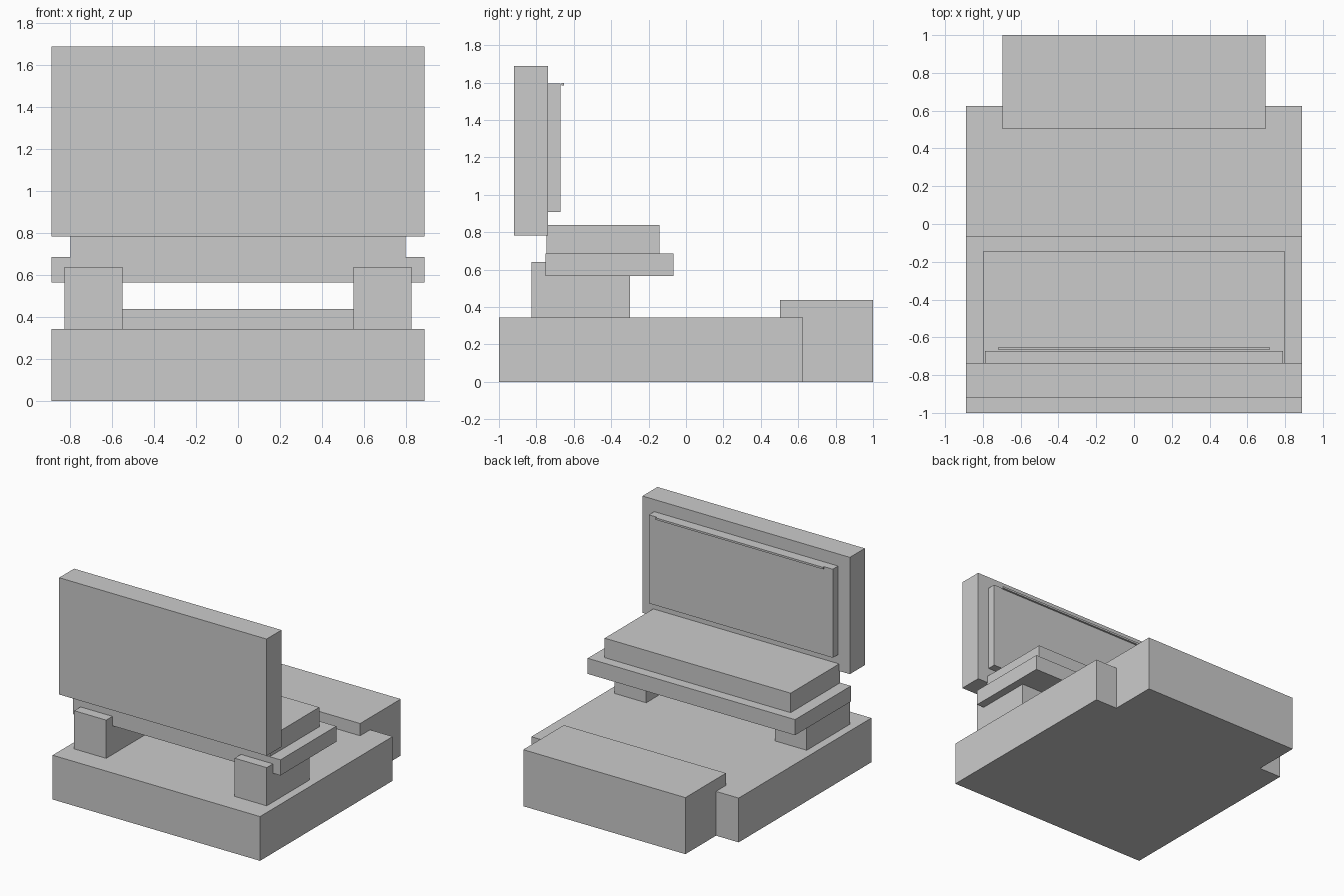
import bpy, bmesh
from mathutils import Matrix, Vector

if "Cube" in bpy.data.objects:
    bpy.data.objects.remove(bpy.data.objects["Cube"])


def box(name, x, y, z):
    """Flat-shaded box from (min, max) ranges, origin at its centre."""
    lo, hi = Vector((x[0], y[0], z[0])), Vector((x[1], y[1], z[1]))
    bm = bmesh.new()
    bmesh.ops.create_cube(bm, size=1, matrix=Matrix.Diagonal((*(hi - lo), 1)))
    mesh = bpy.data.meshes.new(name)
    bm.to_mesh(mesh)
    bm.free()
    obj = bpy.data.objects.new(name, mesh)
    obj.location = (lo + hi) / 2
    bpy.context.collection.objects.link(obj)
    return obj


def centred(name, half_width, y, z):
    return box(name, (-half_width, half_width), y, z)


# Floor base and the raised block at its far end
centred("base", 0.889, (-1.0, 0.625), (0, 0.343))
centred("end_block", 0.695, (0.503, 1.0), (0, 0.438))

# Pair of seat supports
for side, x in (("left", (-0.825, -0.551)), ("right", (0.551, 0.825))):
    box(f"{side}_support", x, (-0.827, -0.30), (0.343, 0.639))

# Seat slab and cushion
centred("seat_slab", 0.889, (-0.75, -0.066), (0.566, 0.687))
centred("seat_cushion", 0.797, (-0.745, -0.143), (0.687, 0.838))

# Backrest, its padded panel and thin top trim
centred("backrest", 0.889, (-0.92, -0.737), (0.783, 1.688))
centred("back_panel", 0.788, (-0.737, -0.672), (0.908, 1.594))
centred("panel_trim", 0.718, (-0.666, -0.651), (1.583, 1.598))
